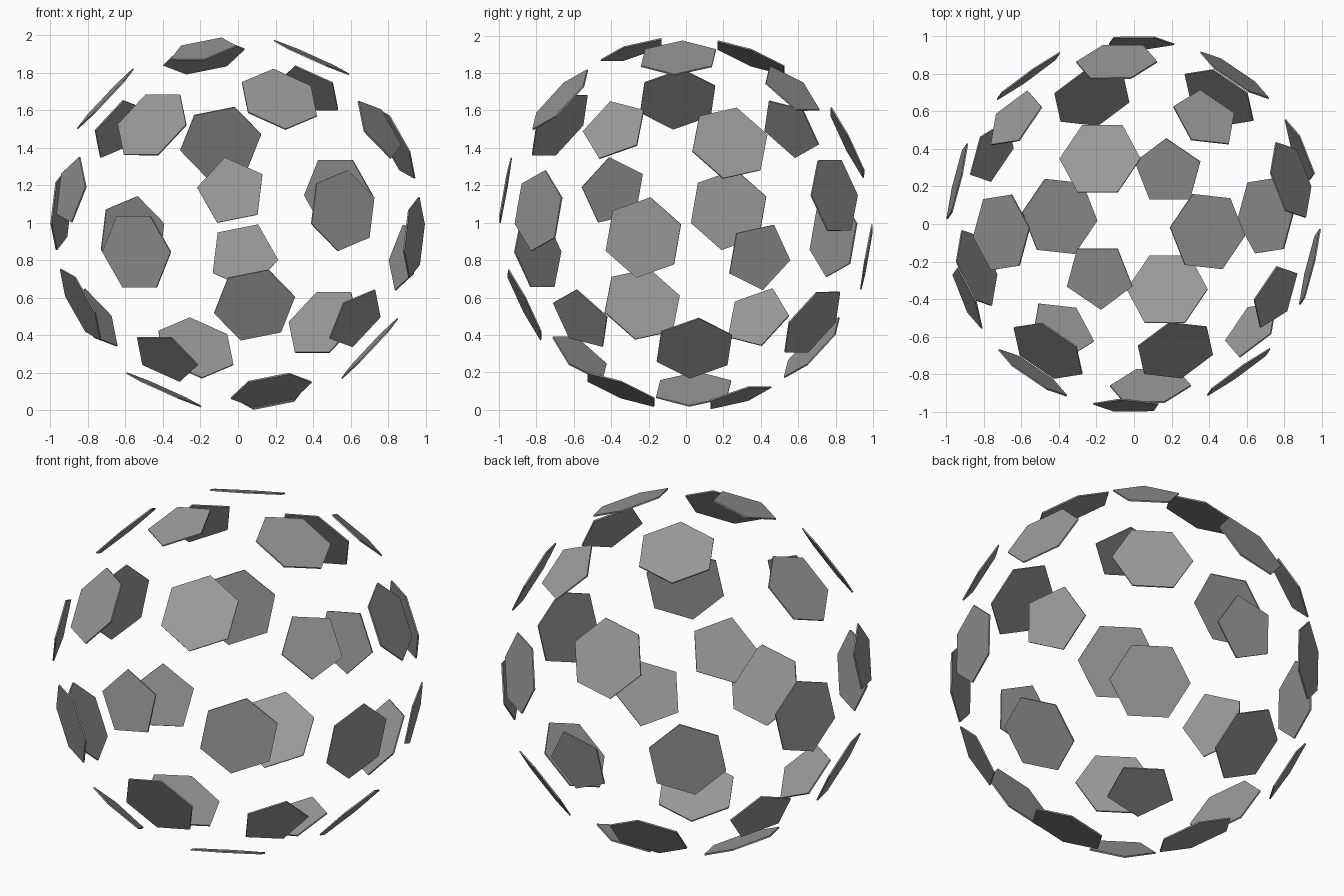
import bpy, bmesh
from itertools import combinations
from mathutils import Vector, Matrix

if "Cube" in bpy.data.objects:
    bpy.data.objects.remove(bpy.data.objects["Cube"])

EDGE = 0.22        # side length of every panel
PUSH = 0.471       # distance the faces are pushed outward
THICK = 0.008      # panel thickness
CENTRE = Vector((-0.002, 0, 0.995))

# Dark grey shared by all panels
grey = bpy.data.materials.new("dark_grey")
grey.diffuse_color = (0.32, 0.32, 0.32, 1)
grey.use_nodes = True
grey.node_tree.nodes["Principled BSDF"].inputs["Base Color"].default_value = grey.diffuse_color

# Tilt of the ball: three neighbouring pentagon directions
phi = (1 + 5 ** 0.5) / 2
base = Matrix(((0, 1, phi), (0, -1, phi), (phi, 0, 1))).transposed()
seen = Matrix(((-0.03, -0.985, 0.171), (-0.194, -0.279, 0.94),
               (-0.905, -0.388, 0.179))).transposed()
tilt = (seen @ base.inverted()).to_quaternion().to_matrix()

# Icosahedron corners, sized so the truncated edge is EDGE
corners = []
for s in (1, -1):
    for t in (phi, -phi):
        for p in ((0, s, t), (s, t, 0), (t, 0, s)):
            corners.append(tilt @ Vector(p) * (1.5 * EDGE))


def adjacent(a, b):
    return 0.1 * EDGE < (a - b).length < 3.1 * EDGE


def add_panel(bm, pts):
    """Thin prism from the polygon pts, pushed out along its normal."""
    mid = sum(pts, Vector()) / len(pts)
    n = mid.normalized()
    u = (pts[0] - mid).normalized()
    v = n.cross(u)
    ang = lambda p: Vector((1, 0)).angle_signed(
        Vector(((p - mid).dot(u), (p - mid).dot(v))))
    pts = sorted(pts, key=ang)
    low, high = [[bm.verts.new(p + n * (PUSH + d) + CENTRE) for p in pts]
                 for d in (-THICK / 2, THICK / 2)]
    bm.faces.new(high)
    bm.faces.new(low[::-1])
    for i in range(len(pts)):
        j = (i + 1) % len(pts)
        bm.faces.new((low[i], low[j], high[j], high[i]))


def make_object(name, polygons):
    bm = bmesh.new()
    for pts in polygons:
        add_panel(bm, pts)
    bmesh.ops.recalc_face_normals(bm, faces=bm.faces)
    mesh = bpy.data.meshes.new(name)
    bm.to_mesh(mesh)
    bm.free()
    mesh.materials.append(grey)
    bpy.context.collection.objects.link(bpy.data.objects.new(name, mesh))


# Pentagons sit on the corners, hexagons on the triangular faces
make_object("pentagon_panels",
            [[(2 * a + b) / 3 for b in corners if adjacent(a, b)] for a in corners])
make_object("hexagon_panels",
            [[(2 * a + b) / 3 for a in tri for b in tri if a is not b]
             for tri in combinations(corners, 3)
             if all(adjacent(a, b) for a, b in combinations(tri, 2))])
